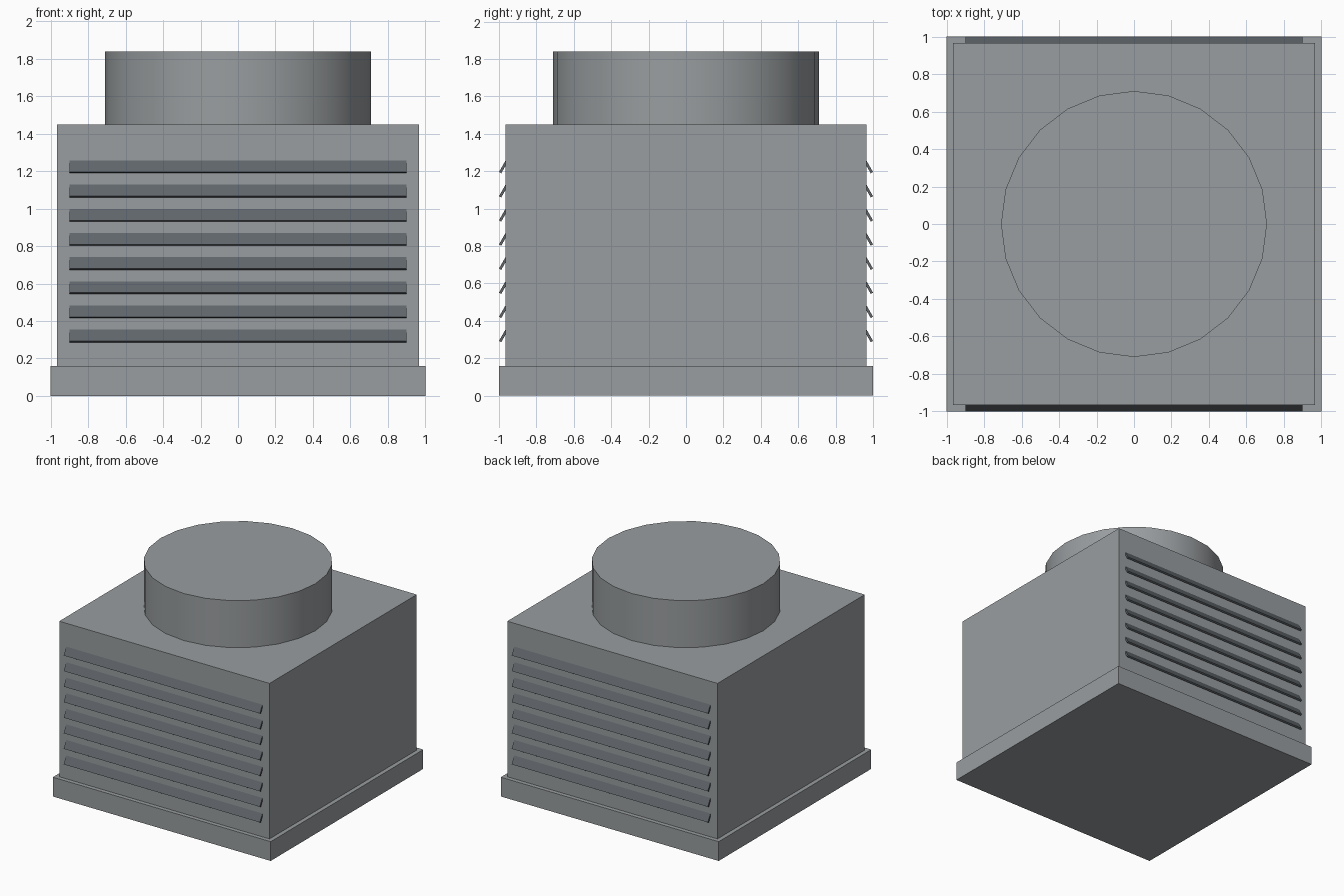
import bpy
import math
from mathutils import Matrix, Vector

cube = bpy.data.objects.get("Cube")
if cube:
    bpy.data.objects.remove(cube, do_unlink=True)


def make_material(name, rgb):
    mat = bpy.data.materials.new(name)
    mat.use_nodes = True
    mat.diffuse_color = (*rgb, 1)
    mat.node_tree.nodes["Principled BSDF"].inputs["Base Color"].default_value = (*rgb, 1)
    return mat


casing_grey = make_material("casing_grey", (0.32, 0.34, 0.35))
slat_grey = make_material("slat_grey", (0.115, 0.13, 0.145))


def add_box(name, center, size, mat, tilt=0):
    bpy.ops.mesh.primitive_cube_add(size=1)
    obj = bpy.context.object
    obj.name = name
    obj.data.transform(Matrix.Rotation(tilt, 4, "X") @ Matrix.Diagonal((*size, 1)))
    obj.location = center
    obj.data.materials.append(mat)
    return obj


# Plinth and main housing
BASE_TOP, BODY_TOP, BODY_HALF = 0.16, 1.45, 0.965
add_box("base_plinth", (0, 0, BASE_TOP / 2), (2, 2, BASE_TOP), casing_grey)
add_box("housing", (0, 0, (BASE_TOP + BODY_TOP) / 2),
        (2 * BODY_HALF, 2 * BODY_HALF, BODY_TOP - BASE_TOP), casing_grey)

# Round fan outlet on the roof
FAN_TOP = 1.84
bpy.ops.mesh.primitive_cylinder_add(vertices=24, radius=0.71, depth=FAN_TOP - BODY_TOP,
                                    location=(0, 0, (FAN_TOP + BODY_TOP) / 2))
fan = bpy.context.object
fan.name = "fan_outlet"
fan.data.materials.append(casing_grey)
bpy.ops.object.shade_smooth_by_angle(angle=math.radians(30))

# Louvre slats, sloping down and outward on the front and back
SLATS, PITCH, LOWEST = 8, 0.129, 0.293
THICK, DEPTH = 0.014, 0.08
slope = math.radians(60)
for side, sign in (("front", -1), ("back", 1)):
    down = Vector((0, sign * math.cos(slope), -math.sin(slope)))
    normal = Vector((0, sign * math.sin(slope), math.cos(slope)))
    for i in range(SLATS):
        lip = Vector((0, sign, LOWEST + i * PITCH))
        add_box(f"{side}_slat_{i + 1}", lip - normal * THICK / 2 - down * DEPTH / 2,
                (1.8, DEPTH, THICK), slat_grey, -sign * slope)
